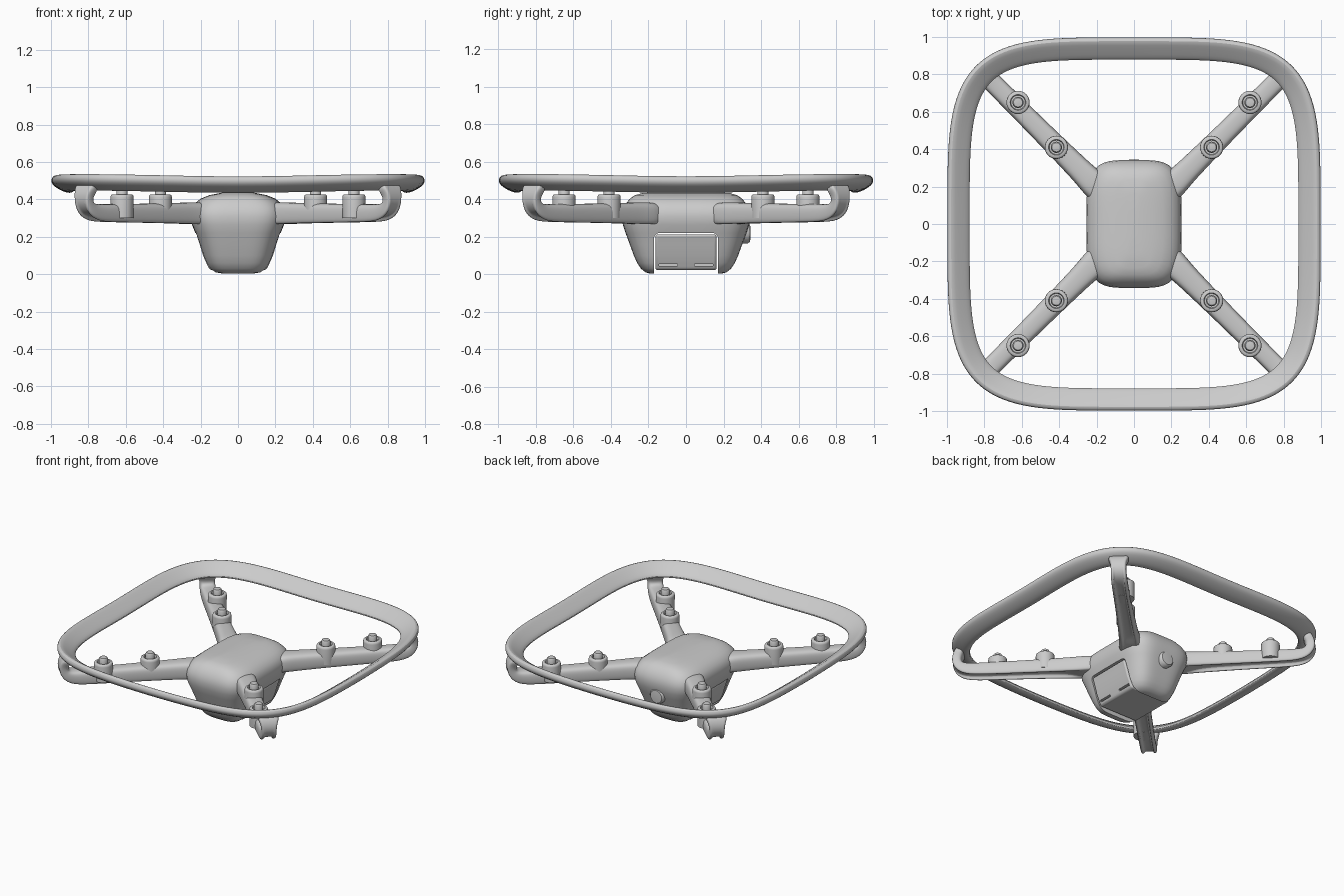
import bpy, bmesh
from math import cos, sin, pi

if "Cube" in bpy.data.objects:
    bpy.data.objects.remove(bpy.data.objects["Cube"])


def loft(name, rings, closed=False):
    """Skin a series of equal-length point loops."""
    bm = bmesh.new()
    loops = [[bm.verts.new(p) for p in r] for r in rings]
    pairs = list(zip(loops, loops[1:]))
    if closed:
        pairs.append((loops[-1], loops[0]))
    for a, b in pairs:
        for i in range(len(a)):
            j = (i + 1) % len(a)
            bm.faces.new((a[i], a[j], b[j], b[i]))
    if not closed:
        bm.faces.new(loops[0])
        bm.faces.new(loops[-1])
    bmesh.ops.recalc_face_normals(bm, faces=bm.faces)
    me = bpy.data.meshes.new(name)
    bm.to_mesh(me)
    bm.free()
    ob = bpy.data.objects.new(name, me)
    bpy.context.collection.objects.link(ob)
    return ob


def smooth(ob, angle=0.7):
    bpy.ops.object.select_all(action='DESELECT')
    ob.select_set(True)
    bpy.context.view_layer.objects.active = ob
    bpy.ops.object.shade_smooth_by_angle(angle=angle)


def squircle(n, count):
    """Unit rounded square, sampled by angle."""
    pts = []
    for i in range(count):
        c, s = cos(2 * pi * i / count), sin(2 * pi * i / count)
        r = (abs(c) ** n + abs(s) ** n) ** (-1 / n)
        pts.append((r * c, r * s))
    return pts


def box(name, loc, size):
    x, y, z = (v / 2 for v in size)
    rings = [[(loc[0] + a * x, loc[1] + b * y, loc[2] + k * z)
              for a, b in ((-1, -1), (1, -1), (1, 1), (-1, 1))] for k in (-1, 1)]
    return loft(name, rings)


def modify(ob, kind, **props):
    m = ob.modifiers.new(kind.title(), kind)
    for k, v in props.items():
        setattr(m, k, v)


def cut(ob, cutter):
    modify(ob, 'BOOLEAN', object=cutter, operation='DIFFERENCE', solver='EXACT')
    cutter.hide_render = True
    cutter.hide_viewport = True


# Guard ring: slanted section (inward offset, height) swept round a squircle
section = [(0, .50), (.006, .52), (.022, .528), (.042, .518), (.08, .492), (.112, .47),
           (.124, .455), (.12, .441), (.10, .435), (.07, .442), (.035, .46), (.008, .48)]
N = 4.2
rings = []
for x, y in squircle(N, 128):
    gx = abs(x) ** (N - 1) * (1 if x > 0 else -1)
    gy = abs(y) ** (N - 1) * (1 if y > 0 else -1)
    g = (gx * gx + gy * gy) ** .5
    lift = .012 * (2 * abs(x * y) / (x * x + y * y)) ** 2 - .002
    rings.append([(x - u * gx / g, y - u * gy / g, z + lift) for u, z in section])
guard = loft("guard_ring", rings, closed=True)
modify(guard, 'SUBSURF', levels=1, render_levels=1)
smooth(guard)

# Body shell: (height, half width, half depth)
levels = [(.004, .11, .19), (.01, .135, .215), (.03, .16, .24), (.06, .175, .26),
          (.1, .19, .278), (.16, .208, .3), (.22, .228, .322), (.265, .246, .337),
          (.31, .255, .342), (.35, .248, .335), (.38, .23, .318), (.405, .198, .298),
          (.422, .155, .272), (.433, .1, .235), (.439, .045, .16), (.44, .01, .05)]
shape = squircle(4, 64)
body = loft("body_shell", [[(x * a, y * b, z) for x, y in shape] for z, a, b in levels])
cutter = box("battery_bay_cutter", (0, 0, .05), (.8, .34, .34))
modify(cutter, 'BEVEL', width=.025, segments=4)
cut(body, cutter)
smooth(body)

# Battery block filling the bay, tapered with the body sides
side = [(.022, .148), (.035, .158), (.1, .187), (.16, .205), (.213, .223)]
battery = loft("battery", [[(-a, -.163, z), (a, -.163, z), (a, .163, z), (-a, .163, z)]
                           for z, a in side])
modify(battery, 'BEVEL', width=.012, segments=3, limit_method='ANGLE')
for s in (-1, 1):
    for y in (-.095, .095):
        cut(battery, box("battery_slot_cutter", (s * .17, y, .05), (.06, .1, .012)))
smooth(battery)

# Rear socket cover
cover = loft("rear_cover", [[(r * cos(2 * pi * i / 32), y, .22 + r * sin(2 * pi * i / 32))
                             for i in range(32)]
                            for r, y in ((.055, .27), (.055, .33), (.045, .342), (.02, .344))])
smooth(cover)

# Arms: (distance out, height, half width, half thickness, groove depth)
path = [(.2, .325, .085, .058, 0), (.36, .325, .068, .057, 0), (.42, .325, .064, .055, .5),
        (.7, .325, .056, .05, .5), (1.0, .325, .053, .047, .5), (1.09, .329, .053, .045, .5),
        (1.14, .348, .053, .038, .3), (1.163, .385, .05, .032, 0),
        (1.16, .43, .054, .033, 0), (1.13, .478, .085, .03, 0)]
arm_section = [(-1, .65), (-.65, 1), (0, 1.06), (.65, 1), (1, .65), (1, -.7), (.85, -1),
               (.6, -1), (.55, -1), (0, -1), (-.55, -1), (-.6, -1), (-.85, -1), (-1, -.7)]
# Motors: lathe profile (radius, height)
motor = [(.06, .30), (.062, .41), (.06, .421), (.054, .426), (.042, .426), (.038, .412),
         (.03, .412), (.03, .448), (.024, .458), (.01, .46)]
for sx in (-1, 1):
    for sy in (-1, 1):
        tag = ("front" if sy < 0 else "back") + ("_left" if sx < 0 else "_right")
        rings = []
        for k, (d, z, w, h, depth) in enumerate(path):
            p, q = path[max(k - 1, 0)], path[min(k + 1, len(path) - 1)]
            td, tz = q[0] - p[0], q[1] - p[1]
            ln = (td * td + tz * tz) ** .5
            nd, nz = -tz / ln, td / ln
            ring = []
            for a, b in arm_section:
                if b == -1 and abs(a) < .58:
                    b += depth
                r, t = d + nd * b * h, a * w
                ring.append((sx * (r - t) * .7071, sy * (r + t) * .7071, z + nz * b * h))
            rings.append(ring)
        arm = loft("arm_" + tag, rings)
        modify(arm, 'SUBSURF', levels=2, render_levels=2)
        smooth(arm, 1.2)
        for label, mx, my in (("inner", .415, .41), ("outer", .62, .65)):
            post = loft("motor_%s_%s" % (label, tag),
                        [[(sx * mx + r * cos(2 * pi * i / 32), sy * my + r * sin(2 * pi * i / 32), z)
                          for i in range(32)] for r, z in motor])
            smooth(post)
